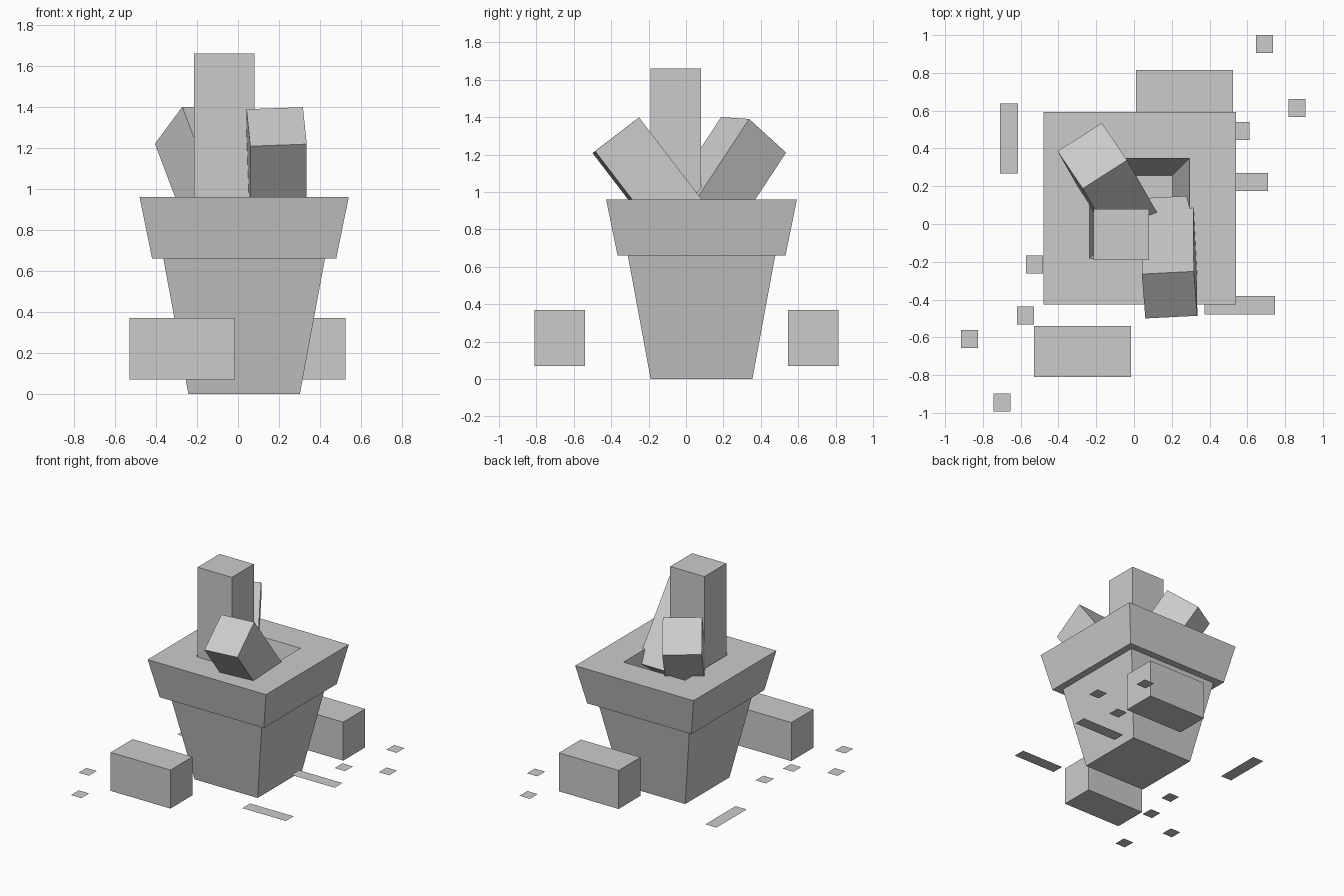
import bpy, bmesh
from mathutils import Vector as V

if "Cube" in bpy.data.objects:
    bpy.data.objects.remove(bpy.data.objects["Cube"])


def make(name, bm):
    bmesh.ops.recalc_face_normals(bm, faces=bm.faces)
    me = bpy.data.meshes.new(name)
    bm.to_mesh(me)
    bm.free()
    ob = bpy.data.objects.new(name, me)
    bpy.context.collection.objects.link(ob)
    return ob


def box(name, x0, x1, y0, y1, z0, z1):
    bm = bmesh.new()
    bmesh.ops.create_cube(bm, size=1)
    for v in bm.verts:
        v.co = ((x0 + x1) / 2 + v.co.x * (x1 - x0),
                (y0 + y1) / 2 + v.co.y * (y1 - y0),
                (z0 + z1) / 2 + v.co.z * (z1 - z0))
    return make(name, bm)


def tilted_box(name, a, b, d, length):
    """Box whose end face has corner a and neighbours b, d."""
    a, b, d = V(a), V(b), V(d)
    u, v = b - a, d - a
    v -= u * (u.dot(v) / u.dot(u))
    down = u.cross(v).normalized()
    if down.z > 0:
        down = -down
    bm = bmesh.new()
    bmesh.ops.create_cube(bm, size=1)
    for p in bm.verts:
        s, t, w = p.co + V((.5, .5, .5))
        p.co = a + u * s + v * t + down * (length * w)
    return make(name, bm)


# Pot: square profile lofted from base, out to the rim and down inside
profile = [(0.272, 0), (0.394, 0.66), (0.449, 0.66), (0.51, 0.96),
           (0.265, 0.96), (0.175, 0.5)]
cx, cy = 0.03, 0.083
bm = bmesh.new()
rings = [[bm.verts.new((cx + sx * r, cy + sy * r, z))
          for sx, sy in ((-1, -1), (1, -1), (1, 1), (-1, 1))] for r, z in profile]
for lo, hi in zip(rings, rings[1:]):
    for i in range(4):
        j = (i + 1) % 4
        bm.faces.new((lo[i], lo[j], hi[j], hi[i]))
bm.faces.new(rings[0][::-1])
bm.faces.new(rings[-1])
make("pot", bm)

# Stems standing in the pot
box("upright_stem", -0.215, 0.08, -0.19, 0.08, 0.8, 1.66)
tilted_box("front_stem", (0.06, -0.5, 1.208), (0.335, -0.486, 1.218), (0.04, -0.265, 1.388), 0.66)
tilted_box("back_stem", (-0.405, 0.385, 1.22), (-0.17, 0.535, 1.21), (-0.268, 0.19, 1.4), 0.66)

# Blocks beside the pot
box("front_block", -0.53, -0.015, -0.81, -0.54, 0.07, 0.37)
box("back_block", 0.01, 0.525, 0.545, 0.815, 0.07, 0.37)

# Thin flat tiles scattered around: centre x, y, size x, y
tiles = [(0.69, 0.952, 0.09, 0.096), (0.862, 0.615, 0.09, 0.096),
         (0.567, 0.493, 0.09, 0.096), (-0.528, -0.214, 0.09, 0.096),
         (-0.575, -0.485, 0.09, 0.096), (-0.87, -0.608, 0.09, 0.096),
         (-0.7, -0.945, 0.09, 0.096), (-0.662, 0.453, 0.096, 0.37),
         (0.56, -0.43, 0.375, 0.096), (0.523, 0.223, 0.375, 0.096)]
for n, (x, y, w, d) in enumerate(tiles, 1):
    bm = bmesh.new()
    bm.faces.new([bm.verts.new((x + sx * w / 2, y + sy * d / 2, 0.05))
                  for sx, sy in ((-1, -1), (1, -1), (1, 1), (-1, 1))])
    make(f"ground_tile_{n}", bm).data.update()
